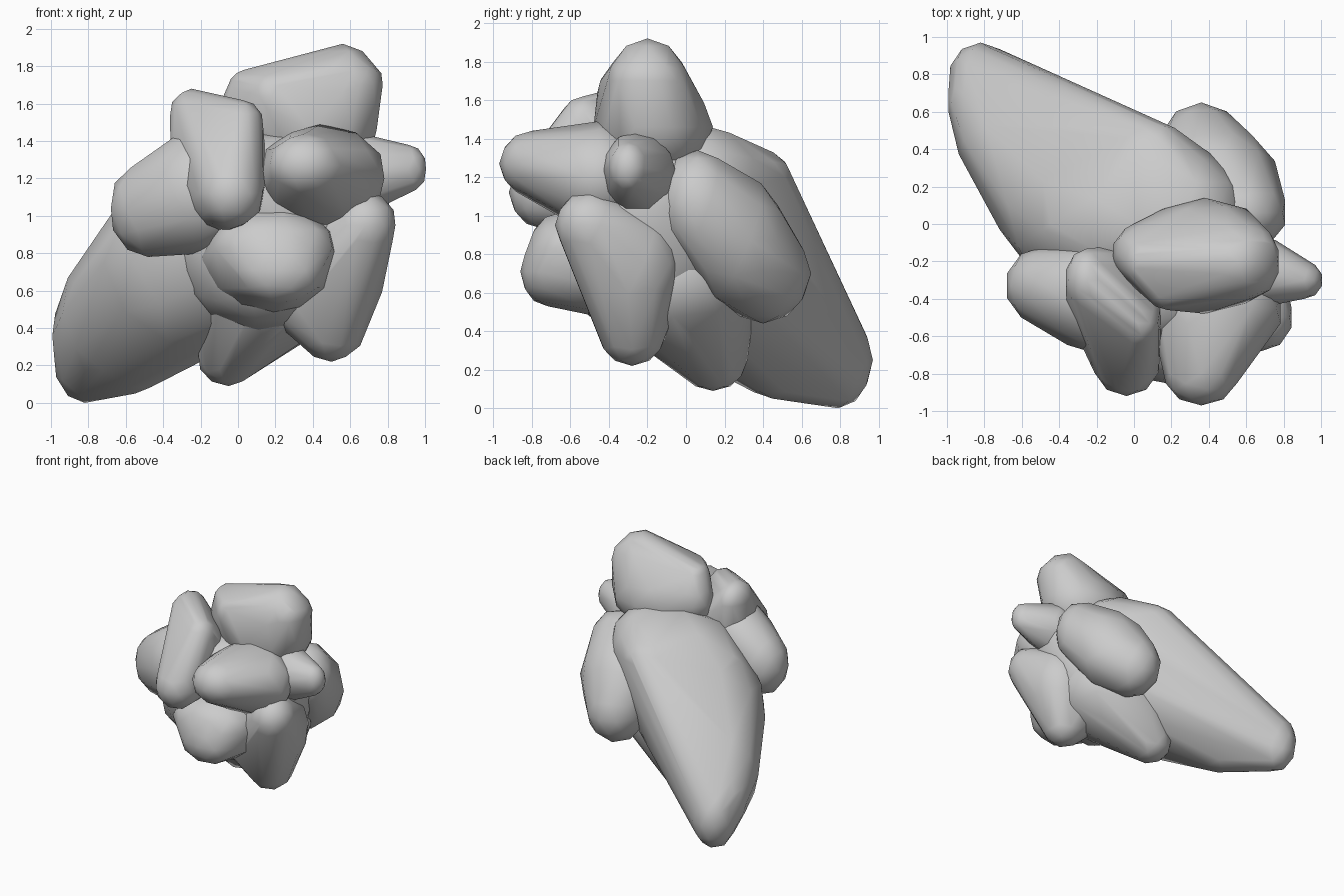
import bpy, bmesh
from mathutils import Matrix

grey = bpy.data.materials.new("stone_grey")
grey.diffuse_color = (0.6, 0.6, 0.6, 1.0)


def lump(name, *balls):
    """Smooth low-poly skin stretched over ellipsoids (x, y, z, rx, ry, rz)."""
    bm = bmesh.new()
    for x, y, z, rx, ry, rz in balls:
        place = Matrix.Translation((x, y, z)) @ Matrix.Diagonal((rx, ry, rz, 1))
        bmesh.ops.create_icosphere(bm, subdivisions=2, radius=1.0, matrix=place)
    # keep only the points, then wrap them
    bmesh.ops.delete(bm, geom=bm.edges[:], context='EDGES_FACES')
    bmesh.ops.convex_hull(bm, input=bm.verts[:])
    bmesh.ops.delete(bm, geom=[v for v in bm.verts if not v.link_faces], context='VERTS')
    bmesh.ops.recalc_face_normals(bm, faces=bm.faces[:])
    for f in bm.faces:
        f.smooth = True
    mesh = bpy.data.meshes.new(name)
    bm.to_mesh(mesh)
    bm.free()
    mesh.materials.append(grey)
    obj = bpy.data.objects.new(name, mesh)
    bpy.context.collection.objects.link(obj)
    return obj


# central body that fills the valleys between lumps
lump("core",
     (0.17, -0.15, 0.82, 0.53, 0.48, 0.48),
     (0.17, -0.28, 0.72, 0.42, 0.36, 0.33),
     (0.38, -0.2, 1.05, 0.38, 0.4, 0.38))
lump("upper_core",
     (0.2, -0.38, 1.0, 0.4, 0.27, 0.28),
     (0.08, -0.38, 1.17, 0.3, 0.28, 0.27),
     (0.38, -0.25, 1.15, 0.36, 0.33, 0.32))

# long tapering horn reaching back, left and down
lump("long_horn",
     (0.02, 0.0, 0.92, 0.55, 0.45, 0.55),
     (0.28, 0.05, 1.15, 0.32, 0.35, 0.33),
     (0.1, 0.36, 1.2, 0.2, 0.19, 0.15),
     (-0.3, 0.1, 0.75, 0.44, 0.42, 0.5),
     (-0.68, 0.45, 0.48, 0.27, 0.25, 0.36),
     (-0.55, 0.45, 0.28, 0.2, 0.2, 0.23),
     (-0.85, 0.65, 0.36, 0.15, 0.15, 0.22),
     (-0.82, 0.79, 0.25, 0.17, 0.18, 0.25))

# underside
lump("bottom_lump",
     (0.2, -0.07, 0.66, 0.46, 0.44, 0.35),
     (-0.05, 0.14, 0.25, 0.17, 0.18, 0.16))

# crown
lump("top_lump",
     (0.56, -0.2, 1.66, 0.2, 0.22, 0.26),
     (0.65, -0.2, 1.7, 0.13, 0.19, 0.14),
     (0.38, -0.17, 1.46, 0.38, 0.31, 0.28),
     (0.18, -0.36, 1.64, 0.11, 0.1, 0.13),
     (0.03, -0.2, 1.68, 0.08, 0.12, 0.1),
     (0.06, -0.16, 1.5, 0.18, 0.17, 0.2))

# front side
lump("upper_front_left_lump",
     (-0.25, -0.3, 1.53, 0.12, 0.17, 0.15),
     (0.02, -0.53, 1.48, 0.12, 0.13, 0.14),
     (-0.04, -0.74, 1.12, 0.18, 0.18, 0.19),
     (-0.1, -0.4, 1.22, 0.27, 0.28, 0.33))
lump("left_lump",
     (-0.48, -0.33, 1.04, 0.21, 0.21, 0.26),
     (-0.24, -0.36, 1.24, 0.22, 0.24, 0.22),
     (-0.18, -0.42, 1.13, 0.3, 0.28, 0.33))
lump("upper_front_lump",
     (0.36, -0.8, 1.27, 0.2, 0.17, 0.17),
     (0.44, -0.45, 1.2, 0.36, 0.27, 0.29))
lump("lower_front_lump",
     (0.22, -0.72, 0.71, 0.24, 0.14, 0.18),
     (0.19, -0.64, 0.83, 0.33, 0.18, 0.19),
     (0.17, -0.38, 0.78, 0.38, 0.3, 0.32))

# right side
lump("right_spike",
     (0.91, -0.3, 1.25, 0.1, 0.1, 0.13),
     (0.66, -0.25, 1.22, 0.17, 0.2, 0.22))
lump("lower_right_lump",
     (0.68, -0.5, 0.95, 0.17, 0.18, 0.18),
     (0.6, -0.3, 0.75, 0.2, 0.27, 0.3),
     (0.4, -0.28, 0.62, 0.28, 0.26, 0.28),
     (0.5, -0.28, 0.4, 0.18, 0.18, 0.18))
lump("back_right_lump",
     (0.43, 0.25, 0.87, 0.34, 0.28, 0.35),
     (0.36, 0.4, 0.7, 0.23, 0.25, 0.26),
     (0.58, 0.06, 1.06, 0.24, 0.21, 0.28))
